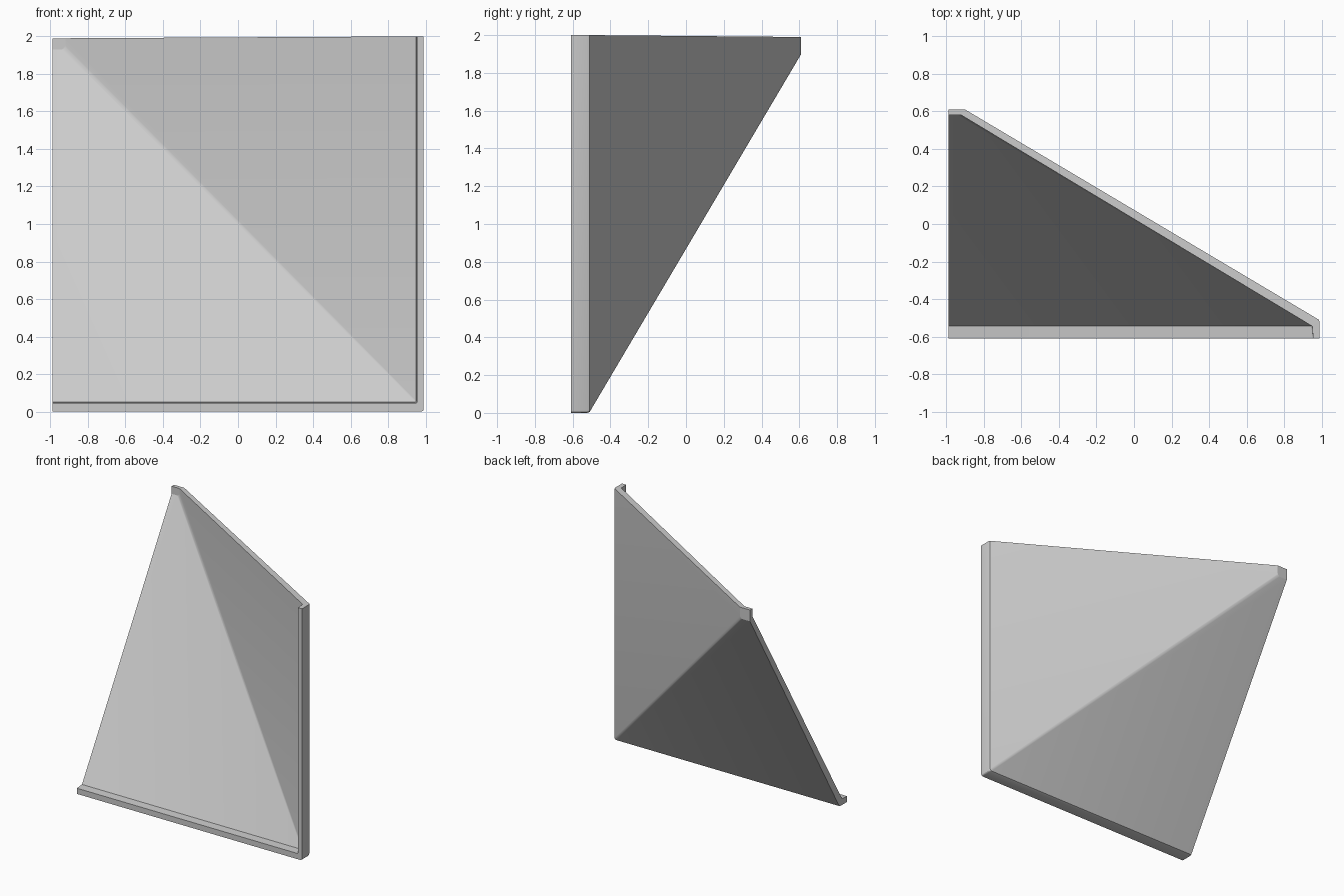
import bpy, bmesh, math

if "Cube" in bpy.data.objects:
    bpy.data.objects.remove(bpy.data.objects["Cube"])

LEFT = -0.99   # open side of the quarter shell


def ring(bm, x, z, y, r):
    """L-shaped loop around the lower right corner, with a small fillet."""
    top = 1.99 if y > -0.5 else 2.0
    pts = [(LEFT, z)]
    for i in range(4):
        a = math.radians(-90 + 30 * i)
        pts.append((x - r + r * math.cos(a), z + r + r * math.sin(a)))
    pts.append((x, top))
    return [bm.verts.new((px, y, pz)) for px, pz in pts]


# Rings: from the outer rear tip, over the outer skin and the front rim, to the inner tip
PROFILE = [
    (-0.90, 1.90, 0.61, 0.02),
    (0.985, 0.005, -0.51, 0.015),
    (0.99, 0.0, -0.525, 0.015),
    (0.99, 0.0, -0.61, 0.015),
    (0.955, 0.045, -0.61, 0.008),
    (0.95, 0.05, -0.545, 0.008),
    (-0.92, 1.93, 0.58, 0.02),
]

bm = bmesh.new()
rings = [ring(bm, *p) for p in PROFILE]
for a, b in zip(rings, rings[1:]):
    for i in range(len(a) - 1):
        bm.faces.new((a[i], a[i + 1], b[i + 1], b[i]))

# Flat tips, outer and inner
tips = []
for loop, y in ((rings[0], 0.61), (rings[-1], 0.58)):
    tip = bm.verts.new((LEFT, y, 1.99))
    bm.faces.new(loop + [tip])
    tips.append(tip)

# Cut faces along the open left side and the open top
for k in (0, -1):
    bm.faces.new([tips[0]] + [r[k] for r in rings] + [tips[1]])
bmesh.ops.recalc_face_normals(bm, faces=bm.faces)
bmesh.ops.triangulate(bm, faces=[f for f in bm.faces if len(f.verts) > 4])

mesh = bpy.data.meshes.new("corner_shell")
bm.to_mesh(mesh)
bm.free()
shell = bpy.data.objects.new("corner_shell", mesh)
bpy.context.collection.objects.link(shell)

# Single plain grey
grey = bpy.data.materials.new("light_grey")
grey.diffuse_color = (0.6, 0.6, 0.6, 1)
grey.use_nodes = True
grey.node_tree.nodes["Principled BSDF"].inputs["Base Color"].default_value = grey.diffuse_color
mesh.materials.append(grey)

bpy.context.view_layer.objects.active = shell
shell.select_set(True)
bpy.ops.object.shade_smooth_by_angle(angle=math.radians(25))
